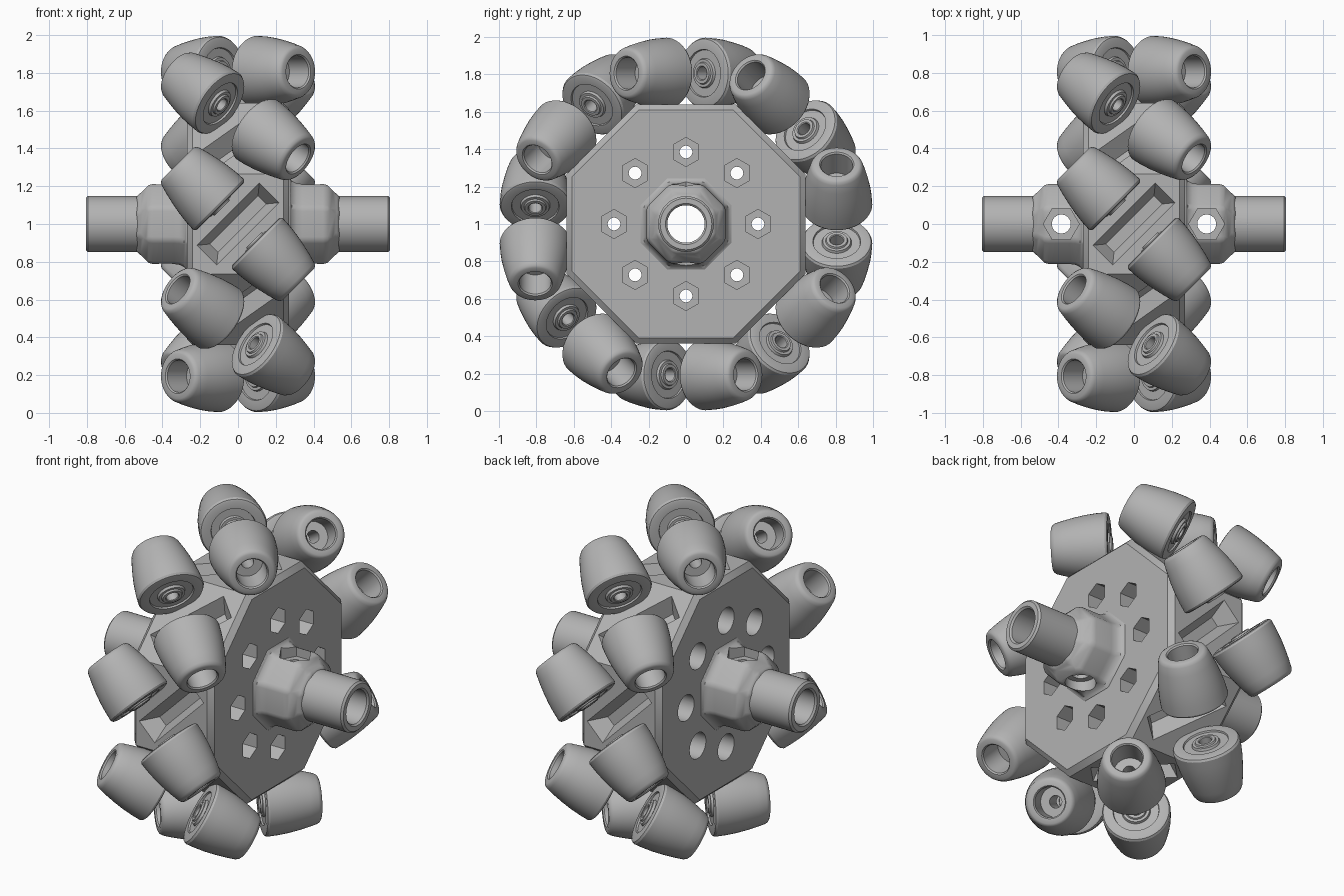
import bpy
import bmesh
from math import cos, sin, pi, radians
from mathutils import Matrix

if "Cube" in bpy.data.objects:
    bpy.data.objects.remove(bpy.data.objects["Cube"])

grey = bpy.data.materials.new("plain grey")
grey.use_nodes = True
grey.diffuse_color = (0.45, 0.45, 0.45, 1)
grey.node_tree.nodes["Principled BSDF"].inputs["Base Color"].default_value = grey.diffuse_color

CENTRE = Matrix.Translation((0, 0, 1))


def turn(deg, axis):
    return Matrix.Rotation(radians(deg), 4, axis)


def finish(bm, name, matrix=CENTRE):
    bmesh.ops.recalc_face_normals(bm, faces=bm.faces)
    mesh = bpy.data.meshes.new(name)
    bm.to_mesh(mesh)
    bm.free()
    mesh.materials.append(grey)
    ob = bpy.data.objects.new(name, mesh)
    ob.matrix_world = matrix
    bpy.context.collection.objects.link(ob)
    return ob


def lathe(profile, sides, closed, flats=False):
    """Spin (x, radius) points about x; open profiles are capped."""
    bm = bmesh.new()
    grow, start = (1 / cos(pi / sides), pi / sides) if flats else (1, 0)
    rings = []
    for x, r in profile:
        angles = [start + 2 * pi * i / sides for i in range(sides)]
        rings.append([bm.verts.new((x, r * grow * cos(a), r * grow * sin(a))) for a in angles])
    pairs = list(zip(rings, rings[1:]))
    if closed:
        pairs.append((rings[-1], rings[0]))
    else:
        bm.faces.new(rings[0])
        bm.faces.new(rings[-1])
    for a, b in pairs:
        for i in range(sides):
            j = (i + 1) % sides
            bm.faces.new((a[i], a[j], b[j], b[i]))
    return bm


def add_peg(bm, sides, radius, depth, matrix):
    bmesh.ops.create_cone(bm, cap_ends=True, segments=sides, radius1=radius,
                          radius2=radius, depth=depth, matrix=matrix)


def apply_modifier(ob, mod):
    bpy.context.view_layer.update()
    with bpy.context.temp_override(object=ob, active_object=ob, selected_objects=[ob]):
        bpy.ops.object.modifier_apply(modifier=mod.name)


def cut(ob, bm):
    cutter = finish(bm, "cutter")
    cutter.hide_render = True
    mod = ob.modifiers.new("cut", 'BOOLEAN')
    mod.operation, mod.solver, mod.object = 'DIFFERENCE', 'EXACT', cutter
    apply_modifier(ob, mod)
    bpy.data.objects.remove(cutter)


def soften(ob, angle=32):
    bpy.ops.object.select_all(action='DESELECT')
    ob.select_set(True)
    bpy.context.view_layer.objects.active = ob
    bpy.ops.object.shade_smooth_by_angle(angle=radians(angle))


def bore_cutter():
    bm = bmesh.new()
    add_peg(bm, 48, 0.1, 2, turn(90, 'Y'))
    return bm


# Octagonal hub with chamfered rims
hub = finish(lathe([(-0.27, 0.61), (-0.24, 0.64), (0.24, 0.64), (0.27, 0.61)], 8, False, True), "hub")
cut(hub, bore_cutter())

# Bolt holes, with hexagonal pockets on one face and round ones on the other
bolts, pockets = bmesh.new(), bmesh.new()
for k in range(8):
    a = k * pi / 4
    y, z = 0.385 * cos(a), 0.385 * sin(a)
    add_peg(bolts, 24, 0.034, 1, Matrix.Translation((0, y, z)) @ turn(90, 'Y'))
    for x, sides in ((0.27, 6), (-0.27, 32)):
        place = Matrix.Translation((x, y, z)) @ turn(90, 'Y') @ turn(90, 'Z')
        # point the hexagon corners along y
        add_peg(pockets, sides, 0.078, 0.24, place)
cut(hub, bolts)
cut(hub, pockets)

# Slanted tapering slots, one in each side of the octagon
slots = bmesh.new()
for k in range(8):
    made = bmesh.ops.create_cube(slots, size=2)["verts"]
    for v in made:
        outer = v.co.y < 0
        v.co.x *= 0.10 if outer else 0.03
        v.co.z *= 0.265 if outer else 0.18
        v.co.y = -0.70 if outer else -0.54
    bmesh.ops.transform(slots, matrix=turn(45 * k, 'X') @ turn(45, 'Y'), verts=made)
cut(hub, slots)
soften(hub)

# Collars and axle tubes on both sides
COLLAR = [(0.2, 0.25), (0.27, 0.25), (0.285, 0.228), (0.31, 0.216), (0.34, 0.212),
          (0.45, 0.212), (0.475, 0.205), (0.515, 0.165), (0.54, 0.148)]
TUBE = [(0.26, 0.1), (0.26, 0.149), (0.795, 0.149), (0.806, 0.138), (0.806, 0.11), (0.796, 0.1)]
for side, word in ((1, "left"), (-1, "right")):
    collar = finish(lathe([(x * side, r) for x, r in COLLAR], 8, False, True), word + "_collar")
    bevel = collar.modifiers.new("round", 'BEVEL')
    bevel.width, bevel.segments, bevel.angle_limit = 0.02, 3, radians(35)
    apply_modifier(collar, bevel)
    tube = finish(lathe([(x * side, r) for x, r in TUBE], 48, True), word + "_axle_tube")
    cut(collar, bore_cutter())
    # Cross hole with a nut pocket above and a round pocket below
    for ob in (collar, tube):
        cross, ends = bmesh.new(), bmesh.new()
        x = 0.385 * side
        add_peg(cross, 32, 0.05, 1, Matrix.Translation((x, 0, 0)))
        add_peg(ends, 6, 0.095, 0.2, Matrix.Translation((x, 0, 0.255)) @ turn(90, 'Z'))
        add_peg(ends, 32, 0.085, 0.2, Matrix.Translation((x, 0, -0.255)))
        cut(ob, cross)
        cut(ob, ends)
        soften(ob)

# Barrel roller halves: boss and rim on the wide end, deep socket in the narrow end
ROLLER = [(0.122, 0.035), (0.118, 0.04), (0.118, 0.056), (0.128, 0.06), (0.128, 0.075),
          (0.142, 0.08), (0.142, 0.125), (0.132, 0.128), (0.132, 0.172), (0.136, 0.183),
          (0.148, 0.19), (0.2, 0.187), (0.26, 0.18), (0.32, 0.169), (0.38, 0.155),
          (0.43, 0.141), (0.445, 0.132), (0.452, 0.12), (0.452, 0.092), (0.444, 0.085),
          (0.3, 0.085), (0.3, 0.035)]
for k in range(8):
    for half in (0, 1):
        place = CENTRE @ turn(45 * k, 'X') @ Matrix.Translation((0, -0.806, 0)) @ turn(45 + 180 * half, 'Y')
        soften(finish(lathe(ROLLER, 48, True), f"roller_{k + 1}_{'ab'[half]}", place))
